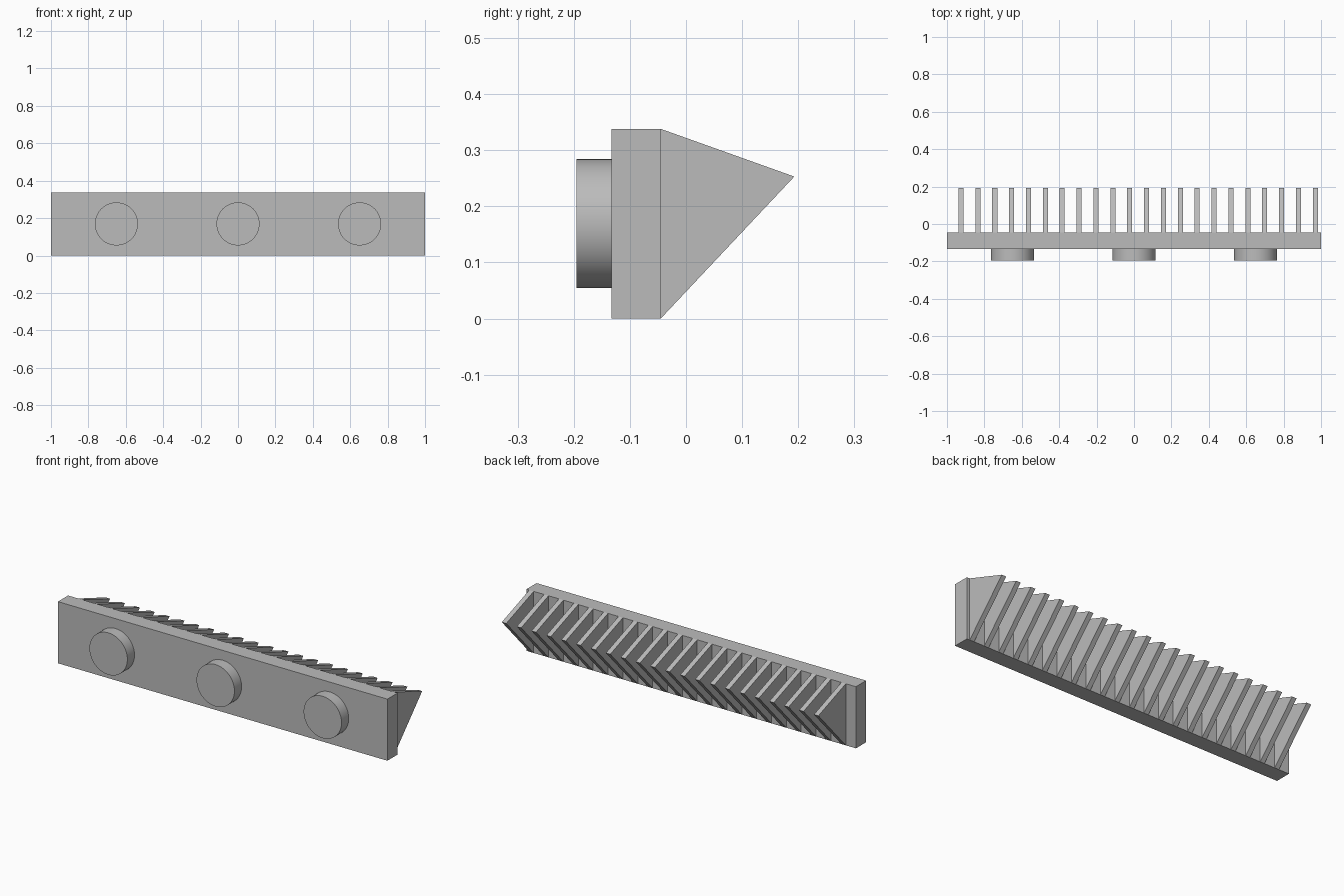
import bpy
import math

cube = bpy.data.objects.get("Cube")
if cube:
    bpy.data.objects.remove(cube, do_unlink=True)

HEIGHT = 0.338
PLATE_FRONT, PLATE_BACK = -0.133, -0.045
FIN_TIP = (0.193, 0.253)
FIN_COUNT, FIN_WIDTH = 22, 0.027
FIRST_FIN, FIN_PITCH = -0.925, 0.0902

grey = bpy.data.materials.new("plain grey")
grey.use_nodes = True
colour = (0.5, 0.5, 0.5, 1)
grey.diffuse_color = colour
grey.node_tree.nodes["Principled BSDF"].inputs["Base Color"].default_value = colour


def extrude_profile(name, profile, x, width):
    """Solid made from a (y, z) outline, centred on x."""
    n = len(profile)
    verts = [(x + side * width / 2, y, z) for side in (-1, 1) for y, z in profile]
    faces = [tuple(reversed(range(n))), tuple(range(n, 2 * n))]
    faces += [(i, (i + 1) % n, n + (i + 1) % n, n + i) for i in range(n)]
    mesh = bpy.data.meshes.new(name)
    mesh.from_pydata(verts, [], faces)
    mesh.materials.append(grey)
    obj = bpy.data.objects.new(name, mesh)
    bpy.context.collection.objects.link(obj)
    return obj


# Long backing plate
extrude_profile("backing_plate", [(PLATE_FRONT, 0), (PLATE_BACK, 0),
                                  (PLATE_BACK, HEIGHT), (PLATE_FRONT, HEIGHT)], 0, 2)

# Row of triangular fins behind the plate
for i in range(FIN_COUNT):
    extrude_profile(f"fin_{i + 1}", [(PLATE_BACK, 0), FIN_TIP, (PLATE_BACK, HEIGHT)],
                    FIRST_FIN + i * FIN_PITCH, FIN_WIDTH)

# Three round studs on the front
for name, x in (("right_stud", -0.65), ("middle_stud", 0), ("left_stud", 0.65)):
    bpy.ops.mesh.primitive_cylinder_add(vertices=64, radius=0.115, depth=0.062,
                                        location=(x, -0.164, HEIGHT / 2),
                                        rotation=(math.pi / 2, 0, 0))
    stud = bpy.context.object
    stud.name = name
    stud.data.materials.append(grey)
    bpy.ops.object.shade_smooth_by_angle(angle=math.radians(30))
